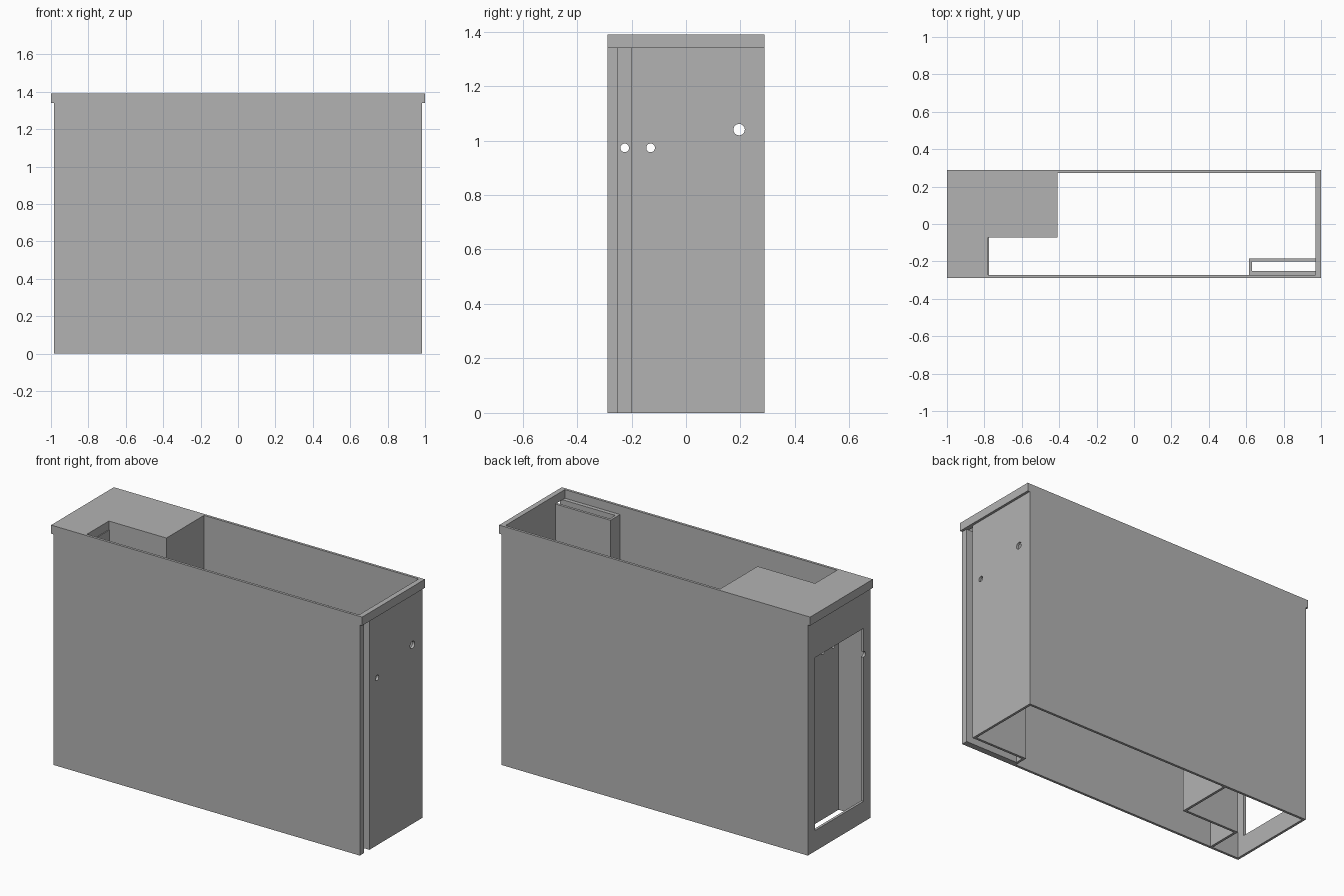
import bpy, bmesh, math
from mathutils import Matrix

cube = bpy.data.objects.get("Cube")
if cube:
    bpy.data.objects.remove(cube, do_unlink=True)

grey = bpy.data.materials.new("plain_grey")
grey.use_nodes = True
grey.diffuse_color = (0.45, 0.45, 0.45, 1)
grey.node_tree.nodes["Principled BSDF"].inputs["Base Color"].default_value = grey.diffuse_color

HALF_X, HALF_Y, WALL = 0.985, 0.288, 0.015
RIM_LOW, TOP = 1.34, 1.39
BELOW, ABOVE = -0.1, 1.5
IN_X, IN_Y = HALF_X - WALL, HALF_Y - WALL


def make_object(name, bm):
    bmesh.ops.recalc_face_normals(bm, faces=bm.faces)
    mesh = bpy.data.meshes.new(name)
    bm.to_mesh(mesh)
    bm.free()
    mesh.materials.append(grey)
    obj = bpy.data.objects.new(name, mesh)
    bpy.context.collection.objects.link(obj)
    return obj


def prism(name, plan, z0, z1):
    """Extrude a plan outline between two heights."""
    bm = bmesh.new()
    face = bm.faces.new([bm.verts.new((x, y, z0)) for x, y in plan])
    ext = bmesh.ops.extrude_face_region(bm, geom=[face])
    top = [v for v in ext["geom"] if isinstance(v, bmesh.types.BMVert)]
    bmesh.ops.translate(bm, verts=top, vec=(0, 0, z1 - z0))
    return make_object(name, bm)


def box(name, x0, x1, y0, y1, z0, z1):
    return prism(name, [(x0, y0), (x1, y0), (x1, y1), (x0, y1)], z0, z1)


def drill(name, y, z, radius):
    """Long cylinder along x."""
    bm = bmesh.new()
    bmesh.ops.create_cone(bm, cap_ends=True, segments=24, radius1=radius, radius2=radius, depth=2.4,
                          matrix=Matrix.Translation((0, y, z)) @ Matrix.Rotation(math.pi / 2, 4, "Y"))
    return make_object(name, bm)


def cut(target, cutter):
    cutter.hide_render = True
    mod = target.modifiers.new("cut", "BOOLEAN")
    mod.operation, mod.solver, mod.object = "DIFFERENCE", "EXACT", cutter
    bpy.context.view_layer.objects.active = target
    bpy.ops.object.modifier_apply(modifier=mod.name)
    bpy.data.objects.remove(cutter, do_unlink=True)


# Outer casing
body = box("casing", -HALF_X, HALF_X, -HALF_Y, HALF_Y, 0, TOP)

# Main well, open at top and bottom, stepping round the slot housing and the side compartment
cut(body, prism("main_well", [
    (-0.775, -IN_Y), (0.615, -IN_Y), (0.615, -0.185), (IN_X, -0.185),
    (IN_X, IN_Y), (-0.41, IN_Y), (-0.41, -0.072), (-0.775, -0.072)], BELOW, ABOVE))

# Wider opening through the rim
cut(body, prism("rim_opening", [
    (-0.78, -IN_Y), (IN_X, -IN_Y), (IN_X, IN_Y),
    (-0.41, IN_Y), (-0.41, -0.072), (-0.78, -0.072)], RIM_LOW, ABOVE))

# L-shaped side compartment, closed on top
cut(body, prism("side_compartment", [
    (-IN_X, -IN_Y), (-0.79, -IN_Y), (-0.79, -0.057),
    (-0.425, -0.057), (-0.425, IN_Y), (-IN_X, IN_Y)], BELOW, RIM_LOW))

# Vertical slot and its mouth in the end wall
cut(body, box("slot", 0.63, IN_X, -0.25, -0.2, BELOW, ABOVE))
cut(body, box("slot_mouth", 0.9, 1.1, -0.25, -0.2, BELOW, RIM_LOW))

# Window in the other end wall
cut(body, box("window", -1.1, -0.9, -0.223, 0.223, 0.12, 1.125))

# Cable holes running the whole length
for y, z, radius in [(-0.225, 0.973, 0.016), (-0.13, 0.973, 0.016), (0.195, 1.04, 0.021)]:
    cut(body, drill("hole", y, z, radius))

# Lips along the top of both ends
for side, name in [(1, "left_lip"), (-1, "right_lip")]:
    x0, x1 = sorted((side * HALF_X, side))
    box(name, x0, x1, -HALF_Y, HALF_Y, RIM_LOW, TOP)
